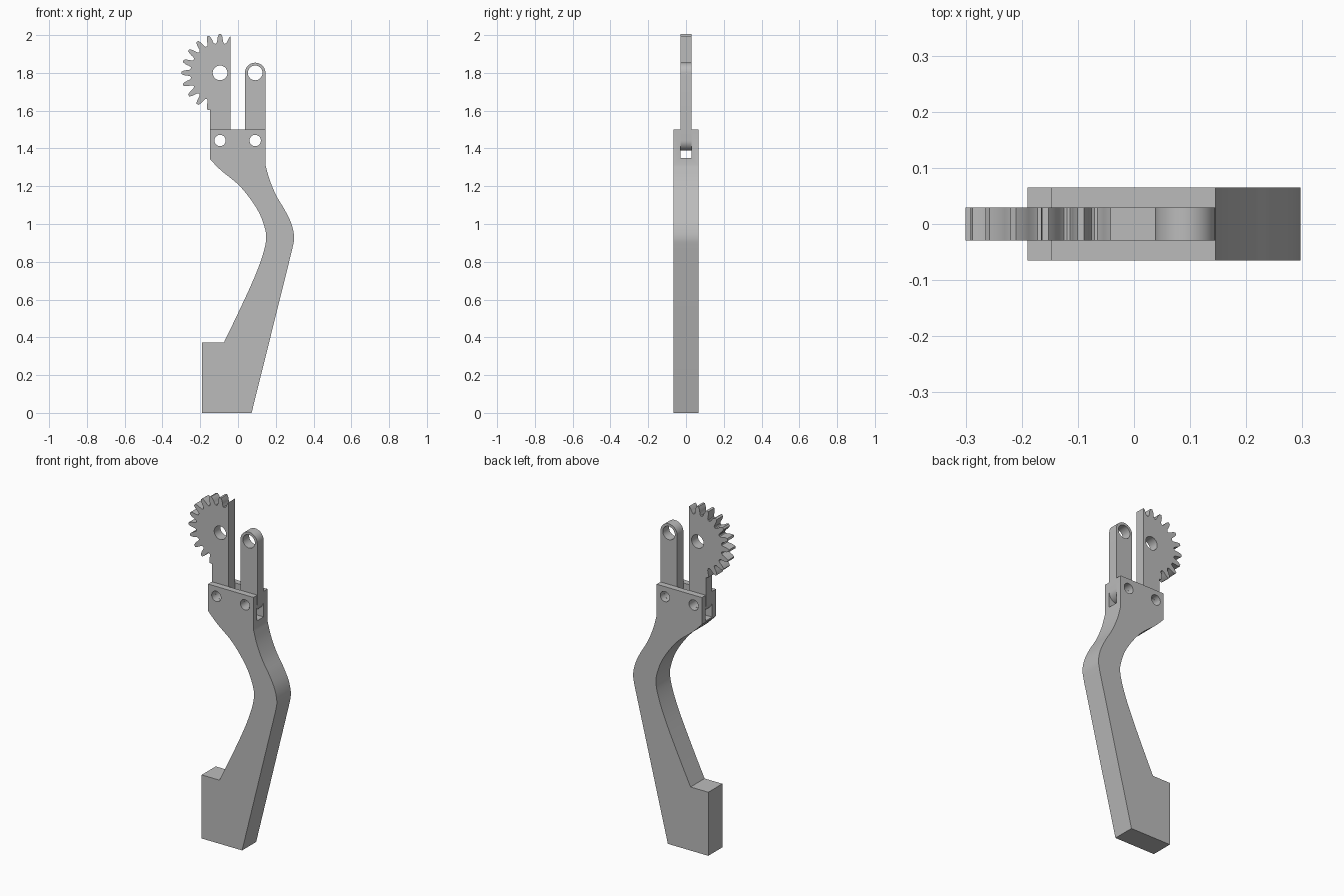
import bpy, bmesh, math
from mathutils import Vector

cube = bpy.data.objects.get("Cube")
if cube:
    bpy.data.objects.remove(cube, do_unlink=True)

grey = bpy.data.materials.new("plain grey")
grey.use_nodes = True
grey.diffuse_color = (0.5, 0.5, 0.5, 1)
grey.node_tree.nodes["Principled BSDF"].inputs["Base Color"].default_value = grey.diffuse_color

BODY_HALF, BAR_HALF = 0.065, 0.029
LEFT_X, RIGHT_X, BAR_R = 0.091, -0.095, 0.054
TOP_Z, PIN_Z, RIM_Z = 1.8, 1.442, 1.5


def extrude(name, outline, half):
    """Solid plate from an x-z outline, centred on y = 0."""
    bm = bmesh.new()
    face = bm.faces.new([bm.verts.new((x, -half, z)) for x, z in outline])
    ext = bmesh.ops.extrude_face_region(bm, geom=[face])
    moved = [v for v in ext["geom"] if isinstance(v, bmesh.types.BMVert)]
    bmesh.ops.translate(bm, verts=moved, vec=(0, 2 * half, 0))
    bmesh.ops.recalc_face_normals(bm, faces=bm.faces)
    mesh = bpy.data.meshes.new(name)
    bm.to_mesh(mesh)
    bm.free()
    obj = bpy.data.objects.new(name, mesh)
    bpy.context.collection.objects.link(obj)
    mesh.materials.append(grey)
    return obj


def arc(cx, cz, r, start, end, steps):
    angles = [math.radians(start + (end - start) * i / steps) for i in range(steps + 1)]
    return [(cx + r * math.cos(a), cz + r * math.sin(a)) for a in angles]


def box(x0, x1, z0, z1):
    return [(x0, z0), (x1, z0), (x1, z1), (x0, z1)]


def spline(points, steps=5):
    """Smooth path through the points."""
    p = [Vector(q) for q in points]
    p = [2 * p[0] - p[1]] + p + [2 * p[-1] - p[-2]]
    path = []
    for a, b, c, d in zip(p, p[1:], p[2:], p[3:]):
        for i in range(steps):
            t = i / steps
            path.append(tuple(0.5 * (2 * b + (c - a) * t + (2 * a - 5 * b + 4 * c - d) * t**2
                                     + (3 * b - a - 3 * c + d) * t**3)))
    return path + [tuple(points[-1])]


def combine(obj, outline, half, operation="DIFFERENCE"):
    """Cut or join an extruded outline and keep the result."""
    tool = extrude("cutter", outline, half)
    tool.hide_render = True
    mod = obj.modifiers.new("combine", "BOOLEAN")
    mod.operation, mod.solver, mod.object = operation, "EXACT", tool
    graph = bpy.context.evaluated_depsgraph_get()
    mesh = bpy.data.meshes.new_from_object(obj.evaluated_get(graph))
    obj.modifiers.clear()
    obj.data = mesh
    bpy.data.objects.remove(tool, do_unlink=True)


def drill(obj, x, z, r):
    combine(obj, arc(x, z, r, 0, 351, 39), 0.2)


# Curved handle with a square foot
outer = spline([(0.145, 1.315), (0.167, 1.235), (0.203, 1.15), (0.25, 1.07),
                (0.283, 1.0), (0.297, 0.93), (0.288, 0.87)])
inner = spline([(-0.075, 0.372), (-0.013, 0.5), (0.055, 0.645), (0.103, 0.757), (0.135, 0.85),
                (0.149, 0.92), (0.143, 0.975), (0.113, 1.057), (0.06, 1.14), (-0.003, 1.213),
                (-0.088, 1.282), (-0.148, 1.342)])
handle = extrude("handle", [(0.145, RIM_Z)] + outer + [(0.072, 0), (-0.19, 0), (-0.19, 0.372)]
                 + inner + [(-0.148, RIM_Z)], BODY_HALF)

# Slot for the bars, then pin holes
combine(handle, box(-0.3, 0.3, 1.35, 1.7), BAR_HALF + 0.0005)
for x in (LEFT_X, RIGHT_X):
    drill(handle, x, PIN_Z, 0.03)

# Plain bar with two round ends
plain_bar = extrude("plain_bar", arc(LEFT_X, TOP_Z, BAR_R, 0, 180, 20)
                    + arc(LEFT_X, PIN_Z, BAR_R, 180, 360, 20), BAR_HALF)

# Half gear joined to its bar, trimmed flat on the inner side
flank = [(-9, 0.156), (-7, 0.158), (-5.4, 0.166), (-4.6, 0.178), (-3.6, 0.191), (-1.7, 0.205)]
tooth = flank + [(-a, r) for a, r in reversed(flank[1:])]
gear_outline = []
for n in range(20):
    for a, r in tooth:
        angle = math.radians(18 * n + a)
        gear_outline.append((RIGHT_X + r * math.cos(angle), TOP_Z + r * math.sin(angle)))
gear_bar = extrude("gear_bar", gear_outline, BAR_HALF)
combine(gear_bar, [(RIGHT_X + BAR_R, TOP_Z), (RIGHT_X - BAR_R, TOP_Z)]
        + arc(RIGHT_X, PIN_Z, BAR_R, 180, 360, 20), BAR_HALF, "UNION")
combine(gear_bar, box(RIGHT_X + BAR_R, 0.3, 1.3, 2.1), 0.2)

# Pivot and pin holes through both bars
for bar, x in ((plain_bar, LEFT_X), (gear_bar, RIGHT_X)):
    drill(bar, x, TOP_Z, 0.039)
    drill(bar, x, PIN_Z, 0.03)

# Smooth curved walls, keep edges sharp
for obj in (handle, plain_bar, gear_bar):
    bpy.ops.object.select_all(action="DESELECT")
    obj.select_set(True)
    bpy.context.view_layer.objects.active = obj
    bpy.ops.object.shade_smooth_by_angle(angle=math.radians(25))
